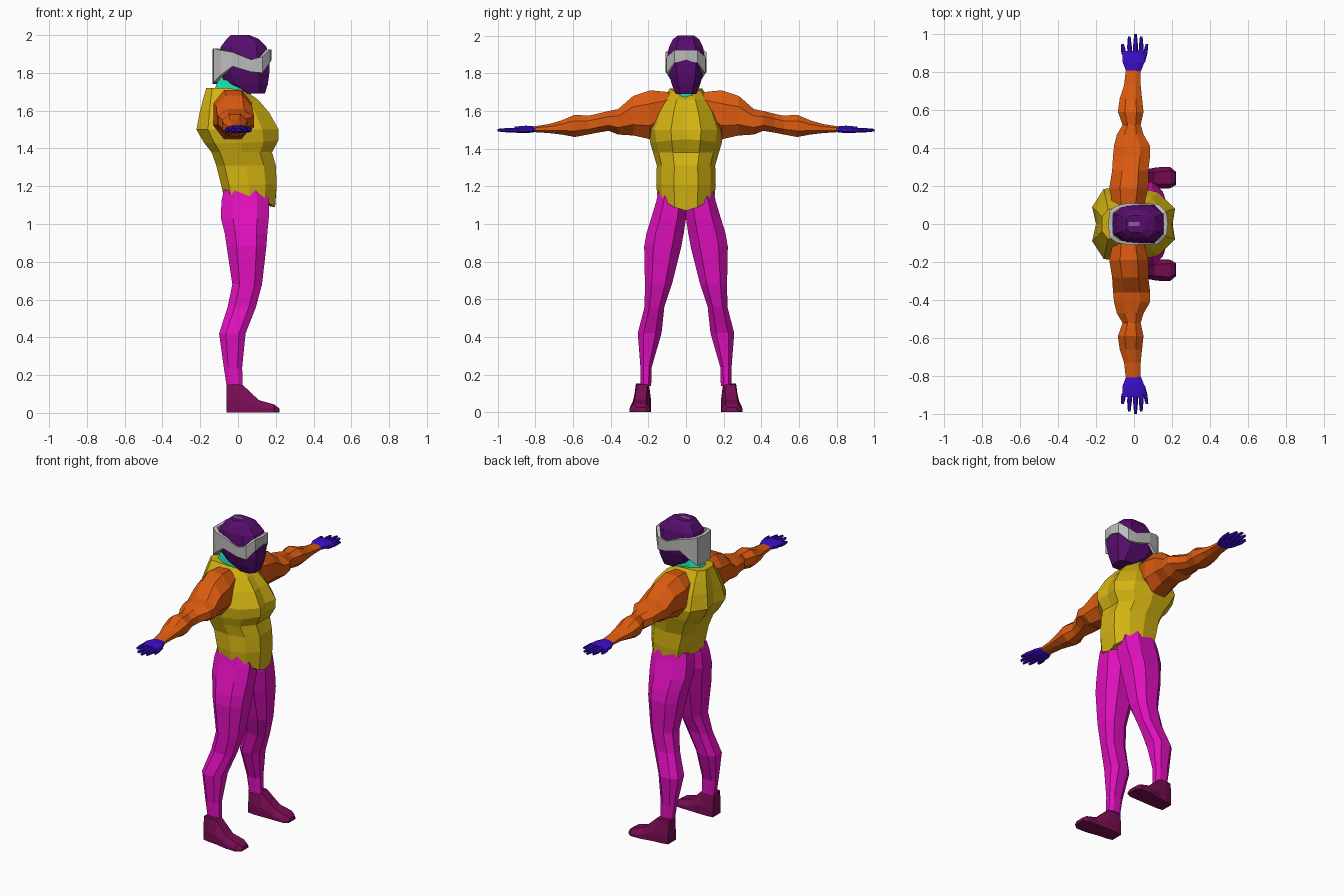
import bpy
import bmesh
from mathutils import Vector

cube = bpy.data.objects.get("Cube")
if cube:
    bpy.data.objects.remove(cube)


def material(name, r, g, b):
    m = bpy.data.materials.new(name)
    m.use_nodes = True
    m.diffuse_color = (r, g, b, 1)
    m.node_tree.nodes["Principled BSDF"].inputs["Base Color"].default_value = (r, g, b, 1)
    return m


YELLOW = material("yellow", .65, .45, .006)
ORANGE = material("orange", .72, .105, .005)
MAGENTA = material("magenta", .76, .005, .52)
MAROON = material("maroon", .19, .004, .085)
BLUE = material("blue", .045, .004, .6)
PURPLE = material("purple", .095, .004, .15)
GREY = material("light grey", .5, .5, .5)
TEAL = material("teal", .01, .72, .45)


def loft(name, rings, mat, side=1, closed=False):
    """Skin a list of rings; side=-1 mirrors the part across y."""
    bm = bmesh.new()
    rows = [[bm.verts.new((p[0], p[1] * side, p[2])) for p in ring] for ring in rings]
    pairs = list(zip(rows, rows[1:]))
    if closed:
        pairs.append((rows[-1], rows[0]))
    for a, b in pairs:
        for i in range(len(a)):
            j = (i + 1) % len(a)
            bm.faces.new((a[i], a[j], b[j], b[i]))
    if not closed:
        bm.faces.new(rows[0])
        bm.faces.new(rows[-1])
    bmesh.ops.recalc_face_normals(bm, faces=bm.faces)
    mesh = bpy.data.meshes.new(name)
    bm.to_mesh(mesh)
    bm.free()
    mesh.materials.append(mat)
    ob = bpy.data.objects.new(name, mesh)
    bpy.context.collection.objects.link(ob)
    return ob


def octagon(a0, a1, b0, b1, cut=.5):
    """Eight-sided section filling a rectangle."""
    a, b, h, k = (a0 + a1) / 2, (b0 + b1) / 2, (a1 - a0) / 2, (b1 - b0) / 2
    unit = [(1, -cut), (1, cut), (cut, 1), (-cut, 1), (-1, cut), (-1, -cut), (-cut, -1), (cut, -1)]
    return [(a + h * u, b + k * v) for u, v in unit]


def upright(x0, x1, y0, y1, z, cut=.5):
    return [(x, y, z) for x, y in octagon(x0, x1, y0, y1, cut)]


def sideways(y, x0, x1, z0, z1, cut=.45):
    return [(x, y, z) for x, z in octagon(x0, x1, z0, z1, cut)]


# Torso: symmetric twelve-point sections with chest cleft and dipped front hem
def torso_ring(z, xb, xf, w, cleft=0, drop=0):
    d = xf - xb
    half = [(xf - cleft, 0, 1), (xf, .4, .75), (xf - .2 * d, .83, .25), (xb + .5 * d, 1, 0),
            (xb + .14 * d, .92, 0), (xb, .45, 0), (xb + cleft, 0, 0)]
    pts = [(x, y * w, z - drop * k) for x, y, k in half]
    return pts + [(x, -y, h) for x, y, h in pts[-2:0:-1]]


loft("torso", [torso_ring(*r) for r in [
    (1.145, -.075, .195, .152, 0, .075),
    (1.21, -.09, .205, .158),
    (1.31, -.115, .20, .155),
    (1.38, -.14, .18, .175, .005),
    (1.43, -.18, .215, .19, .012, -.02),
    (1.50, -.22, .215, .20, .02),
    (1.59, -.203, .165, .165, .012),
    (1.66, -.185, .105, .125, .005),
    (1.72, -.168, .06, .085, 0, .04)]], YELLOW)

# Neck
loft("neck", [upright(-.14, .07, -.065, .065, 1.64), upright(-.13, .07, -.062, .062, 1.70),
              upright(-.10, .08, -.055, .055, 1.77)], TEAL)

# Head
loft("head", [upright(x0, x1, -w, w, z, .55) for z, x0, x1, w in [
    (1.69, .03, .142, .055), (1.74, -.06, .158, .075), (1.80, -.10, .166, .092),
    (1.88, -.11, .168, .10), (1.94, -.09, .15, .09), (1.98, -.06, .11, .07),
    (2.0, -.04, .06, .045)]], PURPLE)
for y in (-.006, .006):
    loft("crown_slit", [upright(-.028, .03, y - .003, y + .003, z, 1) for z in (1.995, 2.001)], GREY)

# Goggles: band around the head, tall behind, dipping at the cheeks
band_half = [(.178, 0, 1.87, 1.925), (.17, .062, 1.855, 1.925), (.13, .103, 1.80, 1.885),
             (.07, .108, 1.805, 1.87), (-.03, .11, 1.835, 1.91), (-.09, .098, 1.79, 1.92),
             (-.13, .07, 1.75, 1.93), (-.135, 0, 1.74, 1.925)]
band = band_half + [(x, -y, a, b) for x, y, a, b in band_half[-2:0:-1]]
sections = []
for x, y, low, high in band:
    mid = Vector((.025, 0))
    inner = mid + (Vector((x, y)) - mid) * .86
    sections.append([(x, y, low), (x, y, high), (inner.x, inner.y, high), (inner.x, inner.y, low)])
loft("goggles", sections, GREY, closed=True)

for label, side in (("left", 1), ("right", -1)):
    # Arm from shoulder to wrist
    loft(label + "_arm", [sideways(*r) for r in [
        (.09, -.11, .05, 1.55, 1.70),
        (.19, -.13, .075, 1.45, 1.71),
        (.28, -.115, .075, 1.47, 1.68),
        (.36, -.11, .085, 1.475, 1.61),
        (.41, -.105, .085, 1.495, 1.60),
        (.47, -.09, .05, 1.485, 1.585),
        (.52, -.06, .035, 1.475, 1.575),
        (.59, -.085, .05, 1.462, 1.58),
        (.66, -.075, .042, 1.475, 1.55),
        (.73, -.052, .035, 1.483, 1.53),
        (.81, -.043, .035, 1.488, 1.518)]], ORANGE, side)

    # Hand: palm and five digits
    loft(label + "_palm", [sideways(*r) for r in [
        (.80, -.04, .035, 1.488, 1.518), (.85, -.06, .055, 1.482, 1.522),
        (.91, -.062, .05, 1.485, 1.517)]], BLUE, side)
    for digit, x0, x1, y0, y1 in [
            ("little_finger", -.052, -.06, .89, .945), ("ring_finger", -.022, -.025, .89, .985),
            ("middle_finger", .008, .008, .89, 1.0), ("index_finger", .037, .038, .89, .985),
            ("thumb", .045, .068, .85, .945)]:
        mid_x, mid_y = (x0 * .4 + x1 * .6), (y0 + y1) / 2
        loft(label + "_" + digit, [sideways(y, x - r, x + r, 1.498 - r, 1.498 + r)
             for x, y, r in [(x0, y0, .013), (mid_x, mid_y, .012), (x1, y1, .007)]], BLUE, side)

    # Leg from hip to ankle
    loft(label + "_leg", [upright(*r) for r in [
        (-.075, .15, -.01, .145, 1.18),
        (-.088, .165, -.005, .158, 1.12),
        (-.09, .163, 0, .185, 1.03),
        (-.07, .155, .012, .21, .95),
        (-.06, .15, .025, .222, .88),
        (-.03, .127, .075, .218, .68),
        (-.055, .095, .115, .22, .56),
        (-.10, .04, .13, .256, .42),
        (-.075, .022, .182, .242, .24),
        (-.06, .025, .185, .24, .14)]], MAGENTA, side)

    # Foot: sections running from heel to toe, resting on the ground
    loft(label + "_foot", [[(x, y0, .002), (x, y1, .002), (x, y1, h * .4), (xt, y1 - t, h),
                            (xt, y0 + t, h), (x, y0, h * .4)] for x, xt, y0, y1, h, t in [
        (-.06, -.062, .19, .268, .15, .008),
        (-.02, -.025, .185, .278, .152, .012),
        (.035, .025, .185, .282, .148, .02),
        (.12, .11, .187, .298, .068, .025),
        (.19, .19, .188, .30, .045, .02),
        (.22, .218, .205, .275, .025, .012)]], MAROON, side)
